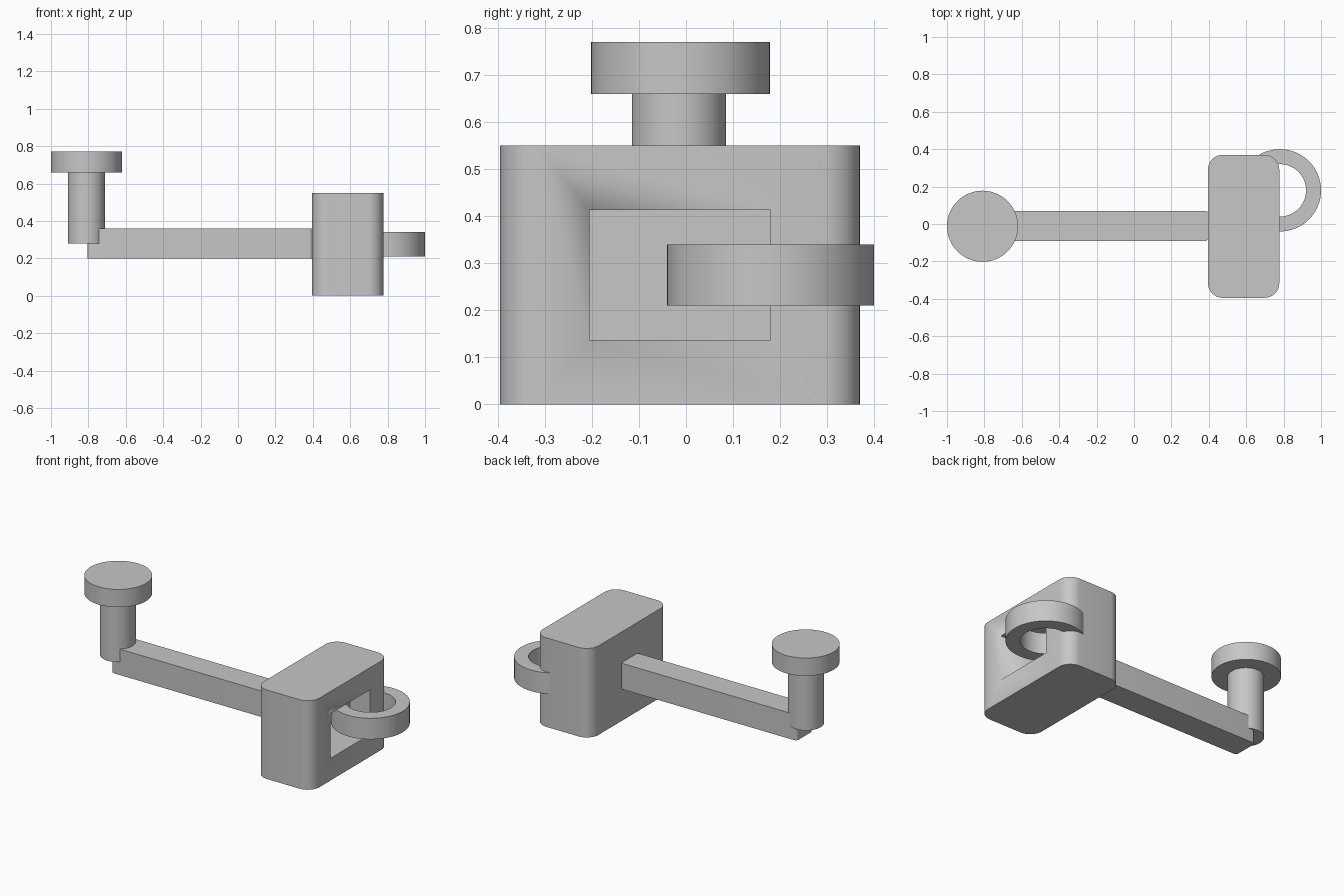
import bpy, bmesh, math
from mathutils import Matrix

if "Cube" in bpy.data.objects:
    bpy.data.objects.remove(bpy.data.objects["Cube"], do_unlink=True)

grey = bpy.data.materials.new("light grey")
grey.use_nodes = True
colour = (0.57, 0.57, 0.57, 1)
grey.diffuse_color = colour
grey.node_tree.nodes["Principled BSDF"].inputs["Base Color"].default_value = colour


def finish(name, bm):
    """Turn a bmesh into a grey object, smooth except at sharp edges."""
    bmesh.ops.recalc_face_normals(bm, faces=bm.faces)
    mesh = bpy.data.meshes.new(name)
    bm.to_mesh(mesh)
    bm.free()
    mesh.materials.append(grey)
    obj = bpy.data.objects.new(name, mesh)
    bpy.context.collection.objects.link(obj)
    bpy.ops.object.select_all(action="DESELECT")
    obj.select_set(True)
    bpy.context.view_layer.objects.active = obj
    bpy.ops.object.shade_smooth_by_angle(angle=math.radians(30))
    return obj


def block(name, low, high, radius=0):
    """Box between two corners, with rounded vertical edges."""
    bm = bmesh.new()
    bmesh.ops.create_cube(bm, size=1)
    for v in bm.verts:
        v.co = [b if c > 0 else a for a, b, c in zip(low, high, v.co)]
    if radius:
        upright = [e for e in bm.edges
                   if abs(e.verts[0].co.z - e.verts[1].co.z) > 0.01]
        bmesh.ops.bevel(bm, geom=upright, offset=radius, segments=8,
                        profile=0.5, affect="EDGES")
    return finish(name, bm)


def cylinder(name, x, y, radius, bottom, top):
    bm = bmesh.new()
    bmesh.ops.create_cone(bm, cap_ends=True, segments=64, radius1=radius,
                          radius2=radius, depth=top - bottom,
                          matrix=Matrix.Translation((x, y, (top + bottom) / 2)))
    return finish(name, bm)


def ring(name, x, y, inner, outer, bottom, top):
    """Flat band spun from a rectangular section."""
    bm = bmesh.new()
    section = [(inner, bottom), (outer, bottom), (outer, top), (inner, top)]
    face = bm.faces.new([bm.verts.new((x + r, y, z)) for r, z in section])
    edges = list(face.edges)
    bm.faces.remove(face)
    bmesh.ops.spin(bm, geom=edges, cent=(x, y, 0), axis=(0, 0, 1),
                   angle=math.tau, steps=64, use_duplicate=False)
    bmesh.ops.remove_doubles(bm, verts=bm.verts, dist=0.0001)
    return finish(name, bm)


# Housing with a pocket in its outer side
housing = block("housing", (0.395, -0.395, 0), (0.777, 0.37, 0.55), 0.08)
cutter = block("pocket_cutter", (0.48, -0.205, 0.137), (0.9, 0.18, 0.413))
cut = housing.modifiers.new("pocket", "BOOLEAN")
cut.operation = "DIFFERENCE"
cut.solver = "EXACT"
cut.object = cutter
bpy.context.view_layer.objects.active = housing
bpy.ops.object.modifier_apply(modifier=cut.name)
bpy.data.objects.remove(cutter, do_unlink=True)

# Ring through the housing wall
ring("ring", 0.78, 0.18, 0.14, 0.22, 0.21, 0.34)

# Arm, post and knob of the crank
block("arm", (-0.805, -0.09, 0.2), (0.4, 0.07, 0.36), 0.02)
cylinder("post", -0.81, -0.015, 0.1, 0.28, 0.66)
cylinder("knob", -0.81, -0.012, 0.19, 0.66, 0.77)
